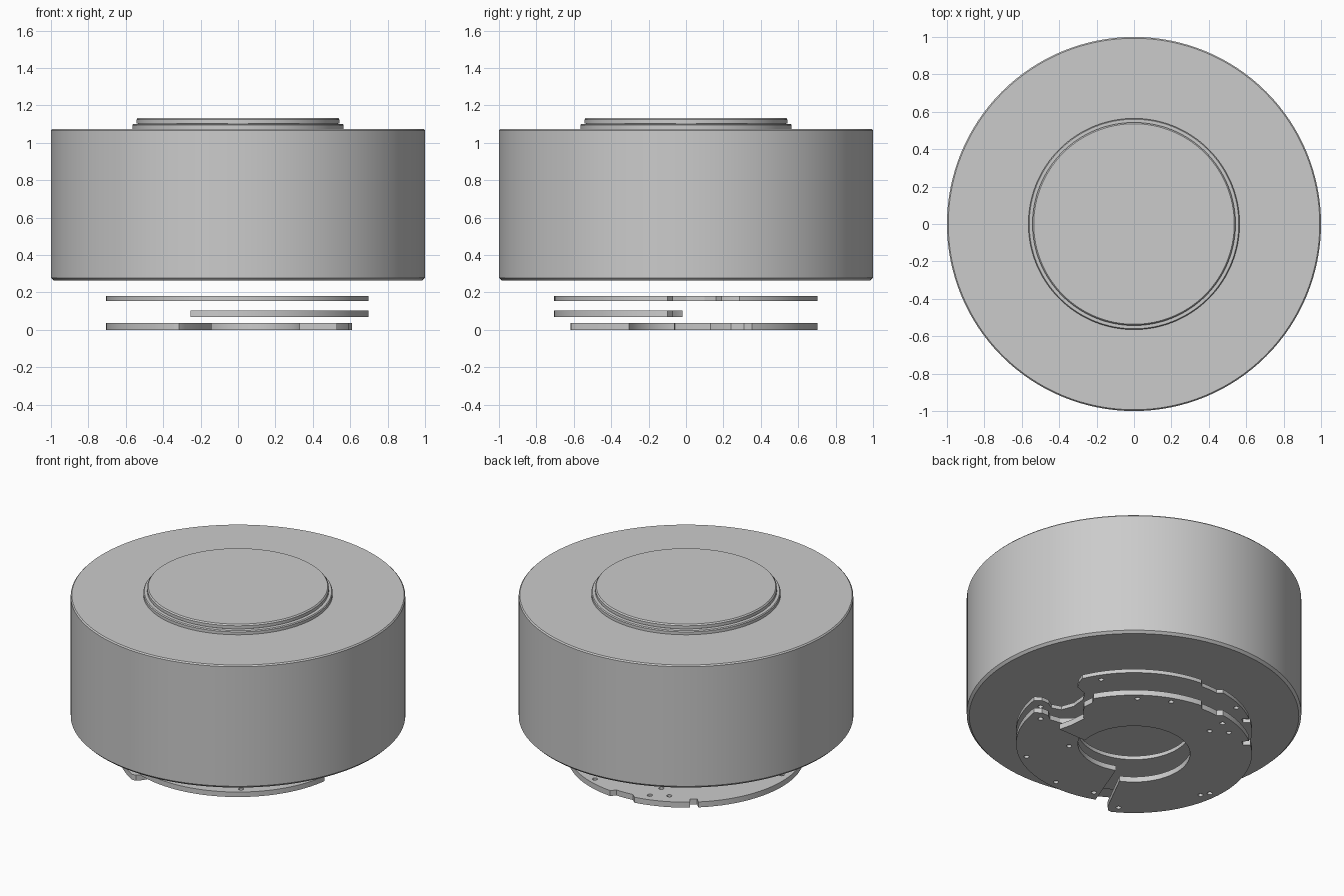
import bpy, bmesh, math
from math import radians, cos, sin

cube = bpy.data.objects.get("Cube")
if cube:
    bpy.data.objects.remove(cube, do_unlink=True)

grey = bpy.data.materials.new("plain_grey")
grey.use_nodes = True
grey.diffuse_color = (0.6, 0.6, 0.6, 1)
grey.node_tree.nodes["Principled BSDF"].inputs["Base Color"].default_value = (0.6, 0.6, 0.6, 1)


def select_only(obj):
    bpy.ops.object.select_all(action='DESELECT')
    obj.select_set(True)
    bpy.context.view_layer.objects.active = obj


def lathe(name, profile, steps=128):
    """Spin a closed (radius, height) profile around the z axis."""
    bm = bmesh.new()
    verts = [bm.verts.new((r, 0, z)) for r, z in profile]
    edges = [bm.edges.new(pair) for pair in zip(verts, verts[1:])]
    bmesh.ops.spin(bm, geom=verts + edges, cent=(0, 0, 0), axis=(0, 0, 1),
                   angle=2 * math.pi, steps=steps)
    bmesh.ops.remove_doubles(bm, verts=bm.verts, dist=1e-4)
    bmesh.ops.recalc_face_normals(bm, faces=bm.faces)
    mesh = bpy.data.meshes.new(name)
    bm.to_mesh(mesh)
    bm.free()
    obj = bpy.data.objects.new(name, mesh)
    bpy.context.collection.objects.link(obj)
    mesh.materials.append(grey)
    select_only(obj)
    bpy.ops.object.shade_smooth_by_angle(angle=radians(25))
    return obj


def arc(r, start, end, center=(0, 0), step=3):
    """Points along a circular arc, in degrees."""
    n = max(1, math.ceil(abs(end - start) / step))
    angles = [radians(start + (end - start) * i / n) for i in range(n + 1)]
    return [(center[0] + r * cos(a), center[1] + r * sin(a)) for a in angles]


def circle(r, center=(0, 0), step=3):
    return arc(r, 0, 360 - step, center, step)


def plate(name, z0, z1, outline, holes):
    """Filled flat outline with holes, given thickness."""
    curve = bpy.data.curves.new(name, 'CURVE')
    curve.dimensions = '2D'
    curve.fill_mode = 'BOTH'
    curve.extrude = (z1 - z0) / 2
    for loop in [outline] + holes:
        spline = curve.splines.new('POLY')
        spline.points.add(len(loop) - 1)
        for point, (x, y) in zip(spline.points, loop):
            point.co = (x, y, 0, 1)
        spline.use_cyclic_u = True
    obj = bpy.data.objects.new(name, curve)
    obj.location.z = (z0 + z1) / 2
    bpy.context.collection.objects.link(obj)
    curve.materials.append(grey)
    select_only(obj)
    bpy.ops.object.convert(target='MESH')
    obj = bpy.context.object
    bm = bmesh.new()
    bm.from_mesh(obj.data)
    bmesh.ops.remove_doubles(bm, verts=bm.verts, dist=1e-5)
    bmesh.ops.recalc_face_normals(bm, faces=bm.faces)
    bm.to_mesh(obj.data)
    bm.free()
    bpy.ops.object.shade_smooth_by_angle(angle=radians(25))
    return obj


def screw_holes(centers, r=0.016):
    return [circle(r, c, 30) for c in centers]


R, BORE = 0.705, 0.335

# Main drum with chamfered rims
lathe("drum_body", [(0, 0.263), (0.985, 0.263), (1, 0.278), (1, 1.067),
                    (0.993, 1.075), (0, 1.075)])

# Stepped cap: collar, neck and lid
lathe("cap_collar", [(0, 1.07), (0.565, 1.07), (0.565, 1.094), (0.56, 1.1), (0, 1.1)])
lathe("cap_neck", [(0, 1.095), (0.535, 1.095), (0.535, 1.108), (0, 1.108)])
lathe("cap_lid", [(0, 1.104), (0.543, 1.104), (0.543, 1.124), (0.536, 1.132), (0, 1.132)])

# Rim shared by the plates: shallow dent and a small notch
back_rim = (arc(0.675, 87, 97) + arc(R, 99, 127) + arc(0.66, 127.2, 130.8))

# Upper plate: full ring with a scooped side notch
plate("upper_plate", 0.155, 0.18,
      arc(R, 24, 85) + back_rim + arc(R, 131, 352)
      + [(0.66, -0.07), (0.61, -0.07), (0.56, -0.1), (0.5, -0.08), (0.47, 0),
         (0.48, 0.1), (0.52, 0.16), (0.6, 0.19), (0.63, 0.24)],
      [circle(BORE)] + screw_holes([(0.55, 0.35), (-0.286, 0.61), (0.62, -0.13)]))

# Middle plate: quarter sector
plate("middle_plate", 0.07, 0.103,
      arc(R, 249, 352)
      + [(0.66, -0.07), (0.61, -0.07), (0.57, -0.1), (0.5, -0.09),
         (0.45, -0.05), (0.43, -0.02)]
      + arc(BORE, 357, 249),
      screw_holes([(0.394, -0.53), (0.064, -0.65), (-0.19, -0.6),
                   (0.62, -0.13), (0.28, -0.27)]))

# Lower plate: remaining sector
plate("lower_plate", 0, 0.036,
      arc(R, 30, 85) + back_rim + arc(R, 131, 241)
      + [(-0.315, -0.615), (-0.285, -0.585)] + arc(BORE, 245, -11)
      + [(0.53, -0.06), (0.51, 0.02), (0.5, 0.13), (0.55, 0.18), (0.59, 0.24),
         (0.585, 0.31)],
      screw_holes([(0.41, 0.52), (0.23, 0.62), (-0.17, 0.62), (-0.17, 0.5),
                   (-0.27, 0.56), (-0.65, -0.07), (-0.62, -0.12), (-0.34, -0.55)]))
